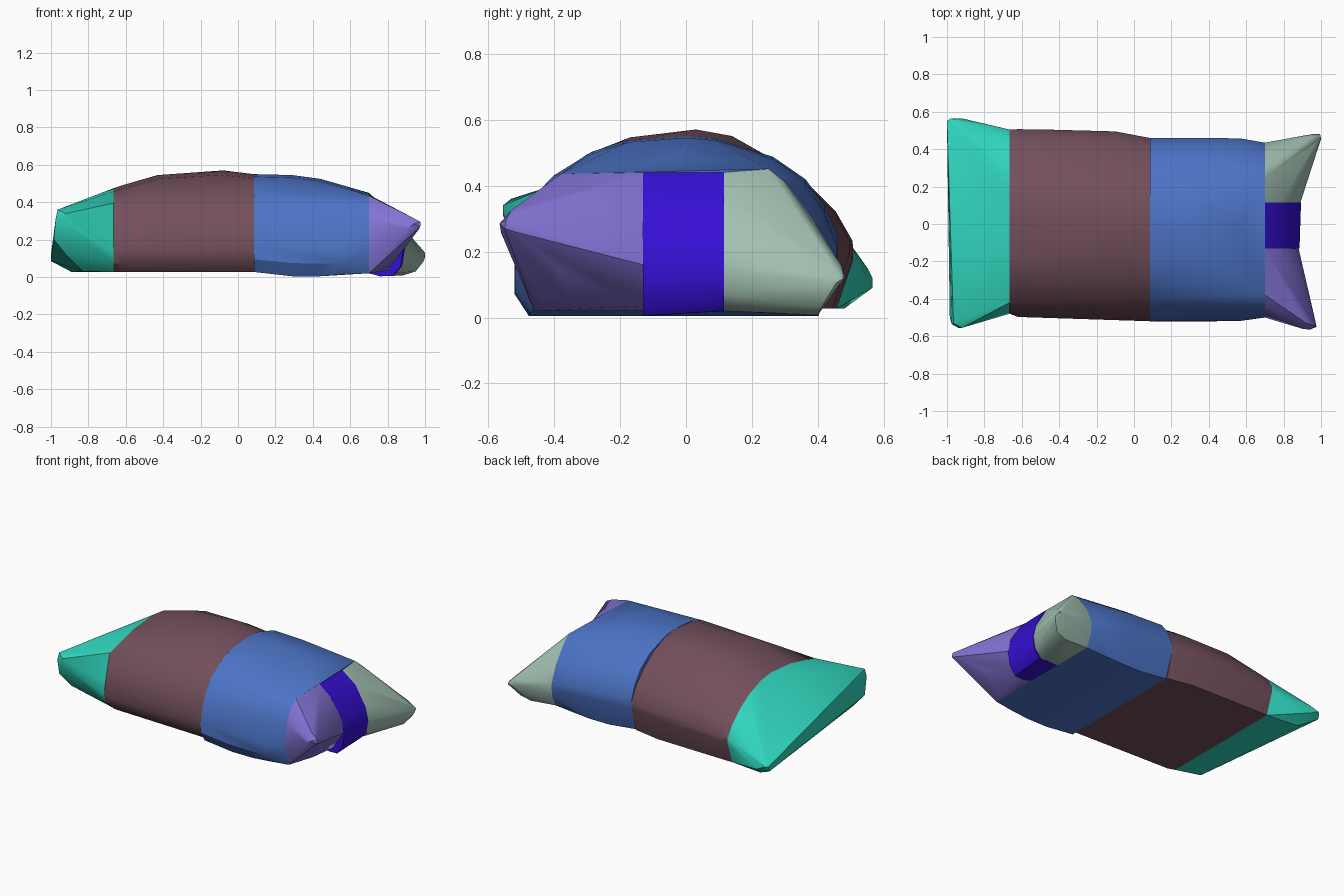
import bpy
import bmesh
import math

if "Cube" in bpy.data.objects:
    bpy.data.objects.remove(bpy.data.objects["Cube"], do_unlink=True)


def material(name, r, g, b):
    """Flat material from 0-255 display values."""
    lin = [((c / 255 + 0.055) / 1.055) ** 2.4 for c in (r, g, b)] + [1.0]
    mat = bpy.data.materials.new(name)
    mat.use_nodes = True
    mat.diffuse_color = lin
    mat.node_tree.nodes["Principled BSDF"].inputs["Base Color"].default_value = lin
    return mat


def hull(name, points, mat):
    """Faceted convex cushion piece wrapped around a few guide points."""
    bm = bmesh.new()
    for p in points:
        bm.verts.new(p)
    res = bmesh.ops.convex_hull(bm, input=bm.verts)
    junk = {g for g in res["geom_interior"] + res["geom_unused"]
            if isinstance(g, bmesh.types.BMVert)}
    bmesh.ops.delete(bm, geom=list(junk), context="VERTS")
    bmesh.ops.dissolve_limit(bm, angle_limit=math.radians(1),
                             verts=bm.verts, edges=bm.edges)
    bmesh.ops.recalc_face_normals(bm, faces=bm.faces)
    mesh = bpy.data.meshes.new(name)
    bm.to_mesh(mesh)
    bm.free()
    mesh.materials.append(mat)
    obj = bpy.data.objects.new(name, mesh)
    bpy.context.collection.objects.link(obj)
    bpy.ops.object.select_all(action="DESELECT")
    obj.select_set(True)
    bpy.context.view_layer.objects.active = obj
    bpy.ops.object.shade_smooth_by_angle(angle=math.radians(32))
    return obj


# Cushion outlines: u runs front to back (-1..1), v runs bottom to top
DOME = [(-0.91, 0), (-1, 0.13), (-1, 0.27), (-0.97, 0.42), (-0.9, 0.58),
        (-0.76, 0.77), (-0.52, 0.91), (-0.3, 0.975), (0.06, 1), (0.25, 0.985),
        (0.6, 0.88), (0.8, 0.75), (0.92, 0.6), (1, 0.42), (1, 0.32), (0.88, 0)]
SOFT = [(-0.85, 0), (-0.96, 0.1), (-1, 0.24), (-0.97, 0.42), (-0.9, 0.58),
        (-0.77, 0.75), (-0.55, 0.895), (-0.36, 0.96), (0.06, 1), (0.28, 0.97),
        (0.53, 0.87), (0.73, 0.735), (0.9, 0.57), (1, 0.4), (1, 0.32), (0.9, 0)]


def section(dome, x, front, back, bottom, top):
    mid, half = (front + back) / 2, (back - front) / 2
    return [(x, mid + u * half, bottom + v * (top - bottom)) for u, v in dome]


# Squarer outline where the body meets the split end (y, z)
END_X = 0.70
END = [(-0.46, 0.02), (-0.5, 0.14), (-0.48, 0.31), (-0.44, 0.39), (-0.38, 0.435),
       (-0.13, 0.44), (0.115, 0.44), (0.25, 0.45), (0.3, 0.41), (0.39, 0.29),
       (0.435, 0.18), (0.43, 0.1), (0.39, 0.02), (0.115, 0.02), (-0.13, 0.02)]


def end_points(low, high):
    return [(END_X, y, z) for y, z in END if low <= y <= high]


teal = material("teal", 48, 212, 188)
brown = material("dusty_brown", 114, 79, 91)
blue = material("blue", 76, 116, 198)
purple = material("lavender", 130, 115, 212)
indigo = material("indigo", 54, 14, 212)
sage = material("sage", 162, 192, 177)

# Closed end with a high front corner and a low back corner
seam = section(SOFT, -0.665, -0.48, 0.505, 0.027, 0.475) + [(-0.665, -0.42, 0.395)]
hull("closed_end", seam + [
    (-0.965, -0.53, 0.36), (-0.975, -0.535, 0.31), (-0.92, -0.555, 0.34),
    (-0.94, -0.555, 0.31), (-0.985, -0.5, 0.2), (-0.92, -0.46, 0.12),
    (-1.0, 0.55, 0.12), (-1.0, 0.54, 0.085), (-0.98, 0.565, 0.12),
    (-0.92, 0.565, 0.09), (-0.93, 0.55, 0.15), (-0.89, 0.48, 0.027),
    (-0.83, -0.36, 0.03)], teal)

# Broad middle of the body, with a low crown on top
hull("body_middle", seam
     + section(SOFT, -0.62, -0.497, 0.507, 0.027, 0.49)
     + section(SOFT, -0.43, -0.503, 0.504, 0.027, 0.545)
     + section(SOFT, -0.1, -0.512, 0.495, 0.027, 0.55)
     + section(SOFT, 0.085, -0.52, 0.46, 0.027, 0.55)
     + [(-0.1, -0.17, 0.546), (-0.08, 0.03, 0.57), (-0.1, 0.14, 0.55)], brown)

# Body section that tapers down to the split end
hull("body_taper", section(DOME, 0.085, -0.52, 0.46, 0.027, 0.55)
     + section(DOME, 0.29, -0.52, 0.46, 0.004, 0.545)
     + section(DOME, 0.44, -0.52, 0.46, 0.004, 0.525)
     + section(DOME, 0.57, -0.518, 0.457, 0.014, 0.487)
     + end_points(-1, 1), blue)

# Front corner, pointing forward and up
hull("front_corner", end_points(-1, -0.13) + [
    (0.78, -0.13, 0.375), (0.865, -0.13, 0.25), (0.88, -0.13, 0.16),
    (0.8, -0.13, 0.035), (0.75, -0.44, 0.045), (0.8, -0.35, 0.055),
    (0.88, -0.38, 0.14), (0.975, -0.545, 0.295), (0.975, -0.55, 0.27),
    (0.97, -0.52, 0.26), (0.94, -0.565, 0.285), (0.9, -0.56, 0.255),
    (0.92, -0.53, 0.325)], purple)

# Narrow rounded web between the two corners
profile = [(0.70, 0.44), (0.79, 0.365), (0.865, 0.235), (0.885, 0.15),
           (0.87, 0.06), (0.83, 0.005), (0.76, 0.004), (0.70, 0.02)]
hull("end_web", [(x + (0.008 if y > 0 and x > END_X else 0), y,
                  z + (0.015 if y > 0 and z < 0.01 else 0))
                 for y in (-0.13, 0.115) for x, z in profile], indigo)

# Back corner, pointing backward and down
hull("back_corner", end_points(0.115, 1) + [
    (0.79, 0.115, 0.37), (0.87, 0.115, 0.235), (0.89, 0.115, 0.15),
    (0.875, 0.115, 0.07), (0.83, 0.115, 0.02), (0.82, 0.38, 0.006),
    (0.88, 0.4, 0.008), (0.95, 0.41, 0.03), (0.99, 0.44, 0.08),
    (1.0, 0.455, 0.105), (1.0, 0.46, 0.13), (0.995, 0.48, 0.12),
    (0.95, 0.48, 0.12), (0.95, 0.47, 0.16), (0.97, 0.43, 0.165),
    (0.82, 0.455, 0.14)], sage)
